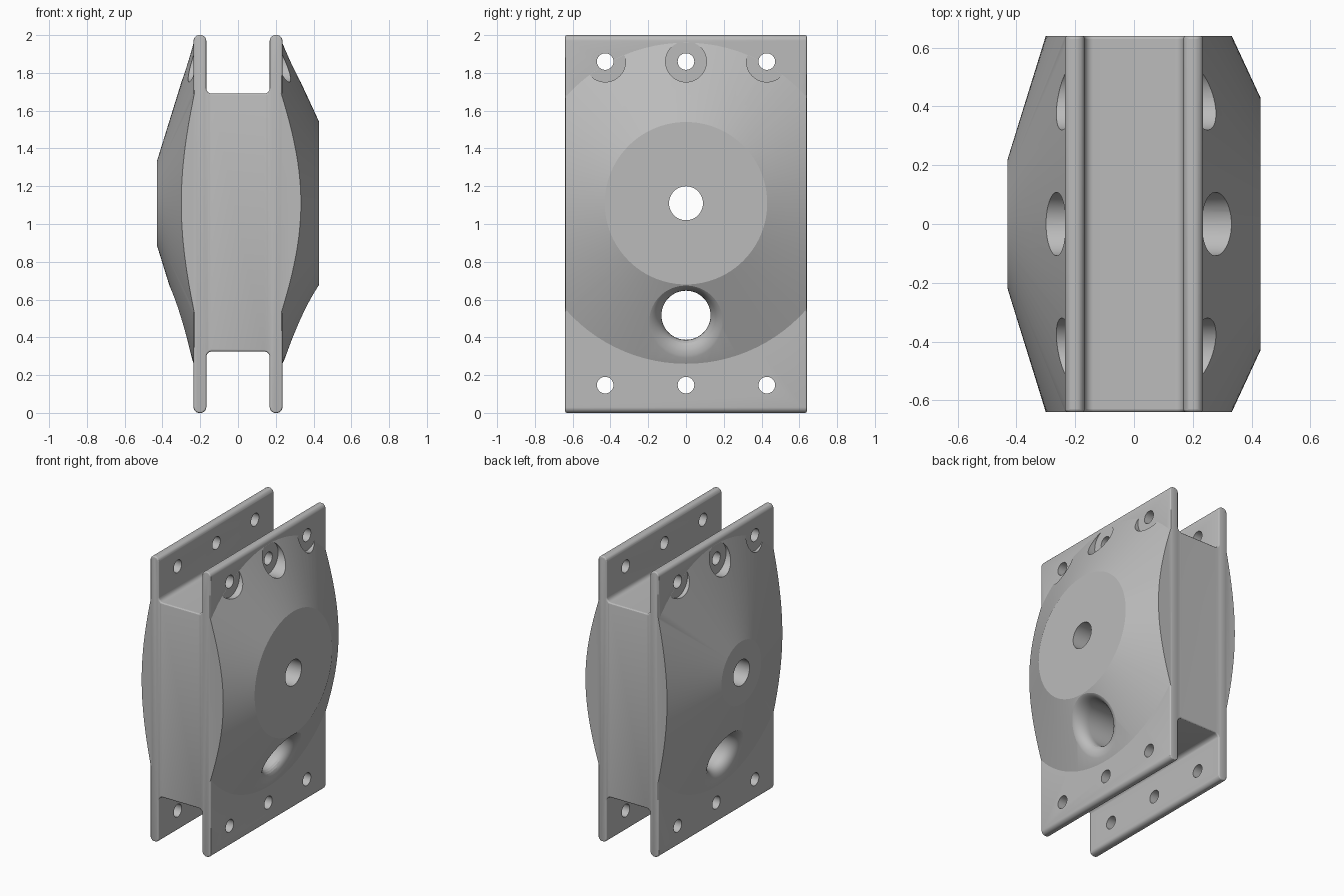
import bpy, bmesh, math

if "Cube" in bpy.data.objects:
    bpy.data.objects.remove(bpy.data.objects["Cube"], do_unlink=True)

HALF_Y, PLATE_X, FACE_X = 0.64, 0.235, 0.43
AXIS_Z, BASE_R = 1.11, 0.85
FLAT_R = {1: 0.43, -1: 0.22}          # radius of the flat cap on each side
SLOPE = {s: (FACE_X - PLATE_X) / (BASE_R - r) for s, r in FLAT_R.items()}

grey = bpy.data.materials.new("plain grey")
grey.use_nodes = True
grey.diffuse_color = (0.5, 0.5, 0.5, 1)
grey.node_tree.nodes["Principled BSDF"].inputs["Base Color"].default_value = (0.5, 0.5, 0.5, 1)


def finish(name, bm):
    bmesh.ops.recalc_face_normals(bm, faces=bm.faces[:])
    mesh = bpy.data.meshes.new(name)
    bm.to_mesh(mesh)
    bm.free()
    obj = bpy.data.objects.new(name, mesh)
    bpy.context.collection.objects.link(obj)
    return obj


def loft(name, rings):
    """Closed solid through rings of equal point count."""
    bm = bmesh.new()
    loops = [[bm.verts.new(p) for p in ring] for ring in rings]
    n = len(loops[0])
    for a, b in zip(loops, loops[1:]):
        for i in range(n):
            j = (i + 1) % n
            bm.faces.new((a[i], a[j], b[j], b[i]))
    bm.faces.new(loops[0])
    bm.faces.new(loops[-1])
    return finish(name, bm)


def turned(name, profile, y, z, n):
    """Round solid about an axis along x, from (x, radius) pairs."""
    angles = [math.tau * i / n for i in range(n)]
    return loft(name, [[(x, y + r * math.cos(a), z + r * math.sin(a)) for a in angles]
                       for x, r in profile])


def boolean(target, tool, operation):
    tool.hide_render = True
    mod = target.modifiers.new("cut", "BOOLEAN")
    mod.operation, mod.solver, mod.object = operation, "EXACT", tool
    bpy.context.view_layer.objects.active = target
    bpy.ops.object.modifier_apply(modifier=mod.name)
    bpy.data.objects.remove(tool, do_unlink=True)


# H-shaped body: two plates joined by a thick web
quarter = [(PLATE_X, 0), (PLATE_X, 2), (0.168, 2), (0.168, 1.69)]
outline = quarter + [(-x, z) for x, z in reversed(quarter)]
outline += [(-0.168, 0), (-0.168, 0.325), (0.168, 0.325), (0.168, 0)]
bm = bmesh.new()
face = bm.faces.new([bm.verts.new((x, -HALF_Y, z)) for x, z in outline])
ext = bmesh.ops.extrude_face_region(bm, geom=[face])
bmesh.ops.translate(bm, vec=(0, 2 * HALF_Y, 0),
                    verts=[v for v in ext["geom"] if isinstance(v, bmesh.types.BMVert)])
bmesh.ops.recalc_face_normals(bm, faces=bm.faces[:])
long_edges = [e for e in bm.edges if abs(e.verts[0].co.y - e.verts[1].co.y) > 1]
bmesh.ops.bevel(bm, geom=long_edges, offset=0.03, segments=8, profile=0.5, affect="EDGES")
end_edges = [e for e in bm.edges if abs(e.verts[0].co.y - e.verts[1].co.y) < 0.01]
bmesh.ops.bevel(bm, geom=end_edges, offset=0.01, segments=3, profile=0.5, affect="EDGES")
body = finish("bracket_body", bm)

# Conical bulges, trimmed flush with the body ends
for s in (1, -1):
    rim = BASE_R + (PLATE_X - 0.228) / SLOPE[s]
    bulge = turned("bulge", [(s * 0.2, rim), (s * 0.228, rim), (s * FACE_X, FLAT_R[s])],
                   0, AXIS_Z, 96)
    trim = loft("trim", [[(x, -0.639, -1), (x, 0.639, -1), (x, 0.639, 3), (x, -0.639, 3)]
                         for x in (-1, 1)])
    boolean(bulge, trim, "INTERSECT")
    boolean(body, bulge, "UNION")

# Bolt holes, with clearance pockets around the upper row
for y in (-0.428, 0, 0.428):
    for s in (1, -1):
        pocket = turned("pocket", [(s * 0.2355, 0.108), (s * 0.6, 0.108)], y, 1.86, 48)
        boolean(body, pocket, "DIFFERENCE")
    for z in (0.147, 1.86):
        boolean(body, turned("bolt_hole", [(-0.6, 0.044), (0.6, 0.044)], y, z, 32), "DIFFERENCE")

# Central through hole
boolean(body, turned("centre_hole", [(-0.6, 0.09), (0.6, 0.09)], 0, AXIS_Z, 48), "DIFFERENCE")

# Lower passage, flared where it meets the bulges
HOLE_Z, HOLE_R, DEPTH = 0.517, 0.13, 0.1


def flare_ring(s, bend, x_fixed=None):
    ring = []
    for i in range(48):
        a = math.tau * i / 48
        outer = 0.21 - 0.045 * math.sin(a)
        r = outer - (outer - HOLE_R) * math.sin(bend)
        y, z = r * math.cos(a), HOLE_Z + r * math.sin(a)
        beyond = max(0, math.hypot(y, z - AXIS_Z) - FLAT_R[s])
        x = FACE_X - SLOPE[s] * beyond - DEPTH * (1 - math.cos(bend)) + 0.003
        ring.append((s * (x_fixed or x), y, z))
    return ring


def flare(s):
    return [flare_ring(s, 0, 0.6)] + [flare_ring(s, math.pi / 2 * k / 9) for k in range(10)]


boolean(body, loft("passage", flare(-1) + flare(1)[::-1]), "DIFFERENCE")

# Material and shading
body.data.materials.clear()
body.data.materials.append(grey)
for p in body.data.polygons:
    p.material_index = 0
bpy.ops.object.select_all(action="DESELECT")
body.select_set(True)
bpy.context.view_layer.objects.active = body
bpy.ops.object.shade_smooth_by_angle(angle=math.radians(15))
